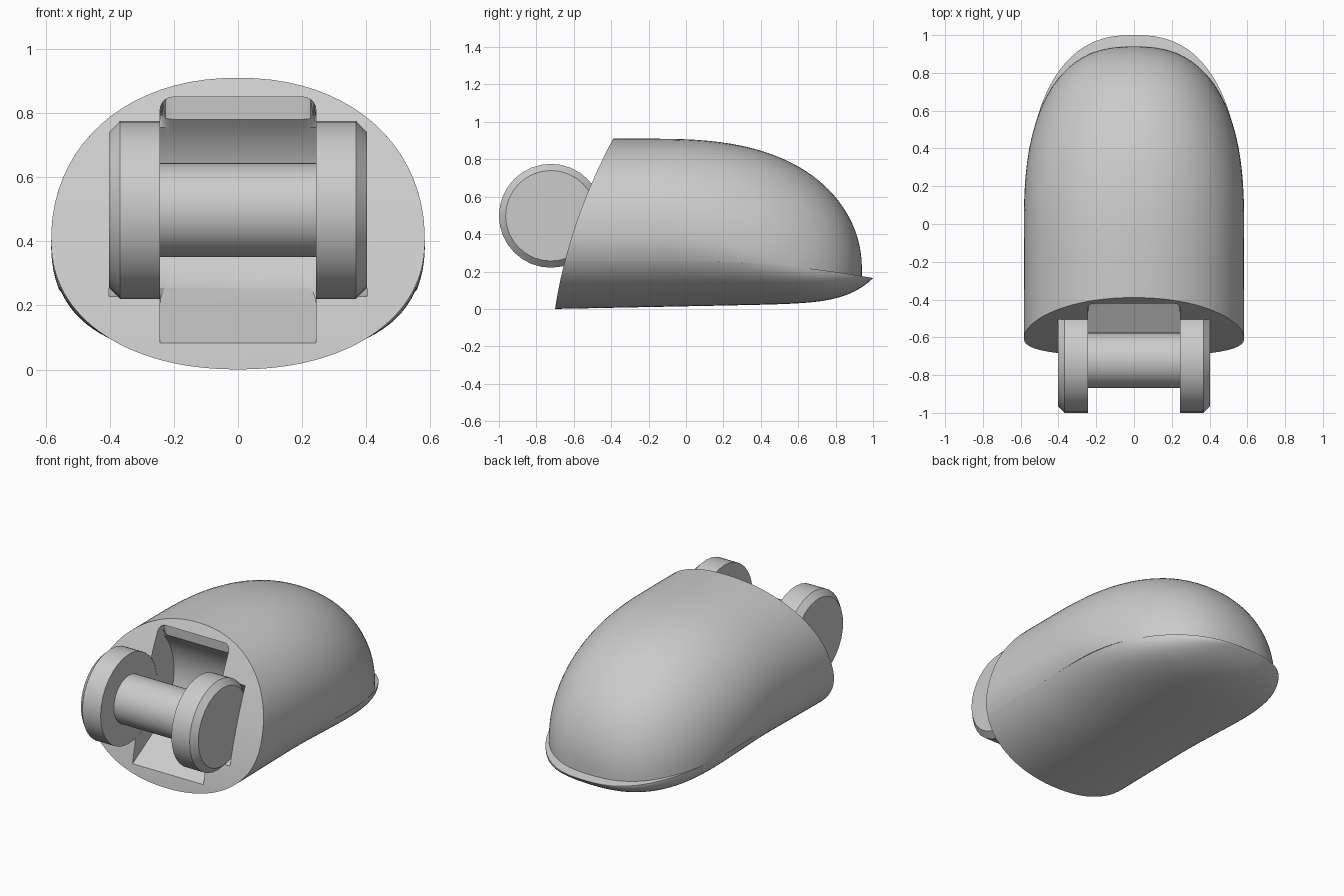
import bpy, bmesh, math

cube = bpy.data.objects.get("Cube")
if cube:
    bpy.data.objects.remove(cube, do_unlink=True)

grey = bpy.data.materials.new("plain_grey")
grey.use_nodes = True
grey.diffuse_color = (0.6, 0.6, 0.6, 1)
grey.node_tree.nodes["Principled BSDF"].inputs["Base Color"].default_value = (0.6, 0.6, 0.6, 1)

HINGE_Y, HINGE_Z = -0.7225, 0.498
POWER = 2.15


def finish(name, bm, helper=False):
    """Turn a bmesh into an object."""
    bmesh.ops.recalc_face_normals(bm, faces=bm.faces)
    mesh = bpy.data.meshes.new(name)
    bm.to_mesh(mesh)
    bm.free()
    mesh.materials.append(grey)
    obj = bpy.data.objects.new(name, mesh)
    bpy.context.collection.objects.link(obj)
    obj.hide_render = helper
    return obj


def smooth(obj, degrees=30):
    bpy.ops.object.select_all(action="DESELECT")
    obj.select_set(True)
    bpy.context.view_layer.objects.active = obj
    bpy.ops.object.shade_smooth_by_angle(angle=math.radians(degrees))


def skin(rings):
    """Bridge equal closed rings of points and cap both ends."""
    bm = bmesh.new()
    loops = [[bm.verts.new(p) for p in ring] for ring in rings]
    n = len(loops[0])
    for a, b in zip(loops, loops[1:]):
        for i in range(n):
            j = (i + 1) % n
            bm.faces.new((a[i], a[j], b[j], b[i]))
    bm.faces.new(loops[0])
    bm.faces.new(loops[-1])
    return bm


def prism(profile, half_width):
    """Extrude a (y, z) outline along x."""
    return skin([[(x, y, z) for y, z in profile] for x in (-half_width, half_width)])


def lathe(profile, sides=32):
    """Revolve (x, radius) steps about the hinge axis."""
    angles = [math.tau * i / sides for i in range(sides)]
    return skin([[(x, HINGE_Y + r * math.cos(a), HINGE_Z + r * math.sin(a)) for a in angles]
                 for x, r in profile])


def signed_pow(v):
    return math.copysign(abs(v) ** (2 / POWER), v)


def progress(y, start, end):
    return min(max((y - start) / (end - start), 0), 1)


# Rounded body: an upper dome and a lower half with a protruding lip
def body_ring(y, end, upper, count=48):
    width = 0.583 * (1 - progress(y, 0 if upper else -0.08, end) ** 2.5) ** 0.4
    f = 1 - progress(y, -0.15, 0.75)
    split = 0.255 - 0.09 * max(y, 0) ** 2
    middle = split + 0.145 * f * f * (3 - 2 * f)
    top = 0.22 + 0.69 * (1 - progress(y, -0.2, end) ** 2.7) ** 0.5
    bottom = 0.02 * max(y + 0.7, 0) + 0.131 * progress(y, -0.3, end) ** 9.5
    bottom = min(bottom, split - 0.001)
    dip = math.asin(((middle - split) / (middle - bottom)) ** (POWER / 2))
    first, last = (-dip, math.pi + dip) if upper else (math.pi + dip, math.tau - dip)
    ring = []
    for i in range(count + 1):
        a = first + (last - first) * i / count
        c, v = signed_pow(math.cos(a)), signed_pow(math.sin(a))
        ring.append((width * c, y, middle + v * (top - middle if v > 0 else middle - bottom)))
    return ring


def body_half(name, end, upper, steps=44):
    start = -0.85
    ks = [0.985 * i / steps for i in range(steps)] + [0.99]
    return finish(name, skin([body_ring(end - (end - start) * (1 - k) ** 2.5, end, upper)
                              for k in ks]))


dome = body_half("upper_dome", 0.94, True)
base = body_half("lower_base_with_lip", 1.0, False)

# Cutter for the curved, leaning front face
levels = [-0.1 + 1.2 * i / 24 for i in range(25)]
edge = [(-0.70 + 0.15 * z + 0.21 * z * z, z) for z in levels]
front_cutter = finish("front_cutter", prism(edge + [(-1.5, 1.1), (-1.5, -0.1)], 1), True)

# Cutter for the hinge pocket: sloped floor, curved back, rounded side and ceiling edges
arc = [(-0.65 + 0.37 * math.cos(a), 0.51 + 0.37 * math.sin(a))
       for a in (math.radians(-42 + 89 * i / 16) for i in range(17))]
pocket = prism([(-1.2, 0.08), (-0.69, 0.08)] + arc + [(-0.4, 0.85), (-1.2, 0.85)], 0.243)
rims = [e for e in pocket.edges
        if all(v.co.z > 0.26 for v in e.verts) and abs(e.verts[0].co.x - e.verts[1].co.x) < 0.01
        and max(v.co.y for v in e.verts) > -1]
bmesh.ops.bevel(pocket, geom=rims, offset=0.04, segments=5, affect="EDGES", profile=0.5)
pocket_cutter = finish("pocket_cutter", pocket, True)

# Cutters for the round sockets behind the wheels
sockets = [finish("socket_cutter", lathe([(side * 0.24, 0.279), (side * 0.403, 0.279)]), True)
           for side in (-1, 1)]

cutters = [front_cutter, pocket_cutter] + sockets
for part in (dome, base):
    bpy.context.view_layer.objects.active = part
    for cutter in cutters:
        mod = part.modifiers.new("cut", "BOOLEAN")
        mod.operation = "DIFFERENCE"
        mod.solver = "EXACT"
        mod.object = cutter
        bpy.ops.object.modifier_apply(modifier=mod.name)
    smooth(part)
for cutter in cutters:
    bpy.data.objects.remove(cutter, do_unlink=True)

# Hinge: axle and two wheels chamfered on their outer rims
smooth(finish("axle", lathe([(-0.25, 0.147), (0.25, 0.147)])))
for side, name in ((-1, "right_wheel"), (1, "left_wheel")):
    smooth(finish(name, lathe([(side * x, r) for x, r in
                               ((0.243, 0.2775), (0.368, 0.2775), (0.403, 0.242))])))
